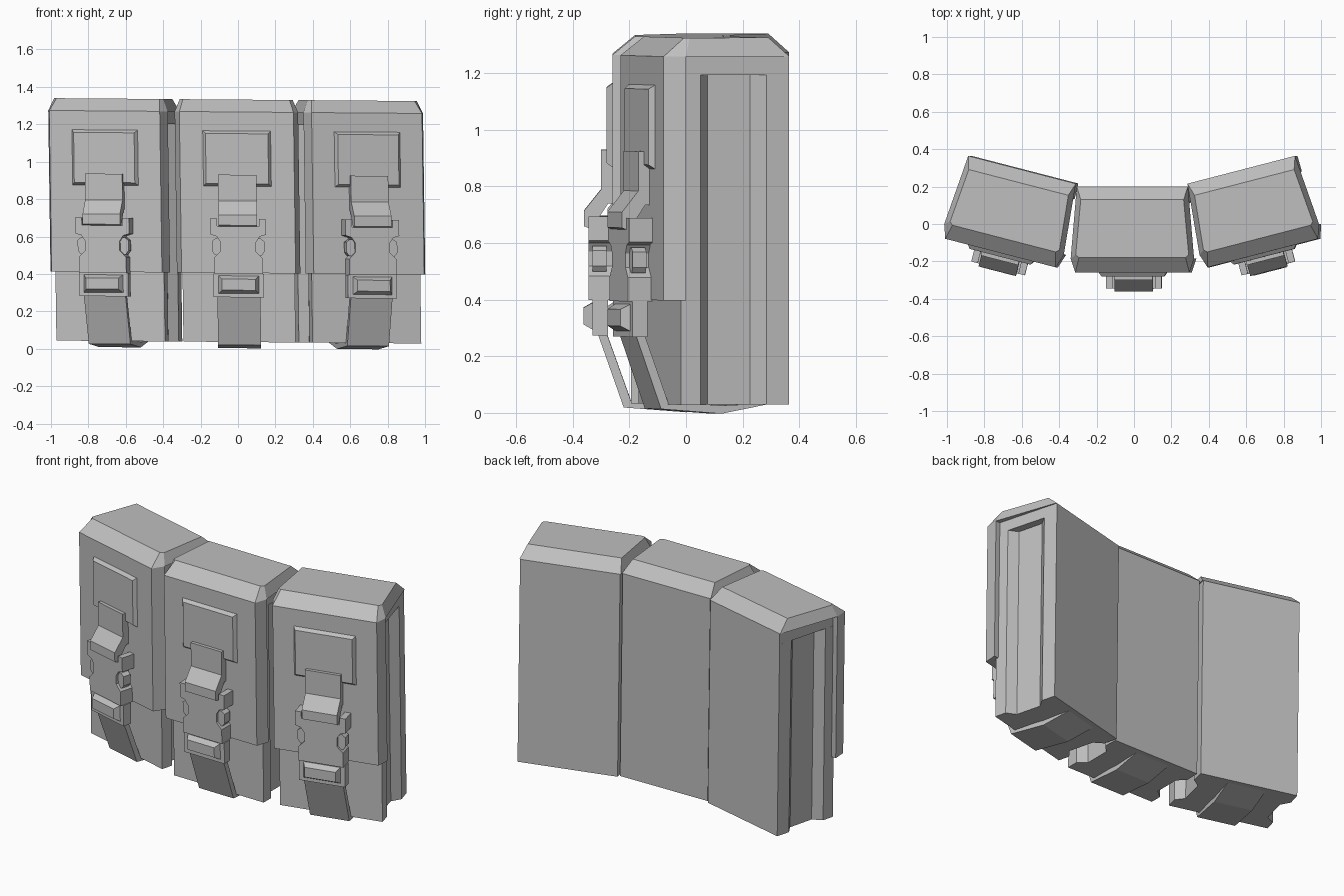
import bpy, bmesh, math
from mathutils import Matrix

cube = bpy.data.objects.get("Cube")
if cube:
    bpy.data.objects.remove(cube, do_unlink=True)

grey = bpy.data.materials.new("plain_grey")
grey.use_nodes = True
colour = (0.52, 0.52, 0.52, 1)
grey.diffuse_color = colour
grey.node_tree.nodes["Principled BSDF"].inputs["Base Color"].default_value = colour


def loft(name, ring_a, ring_b, place):
    """Solid between two matching rings of points."""
    bm = bmesh.new()
    a = [bm.verts.new(p) for p in ring_a]
    b = [bm.verts.new(p) for p in ring_b]
    n = len(a)
    bm.faces.new(a)
    bm.faces.new(b)
    for i in range(n):
        j = (i + 1) % n
        bm.faces.new((a[i], a[j], b[j], b[i]))
    bm.transform(place)
    bmesh.ops.recalc_face_normals(bm, faces=bm.faces)
    mesh = bpy.data.meshes.new(name)
    bm.to_mesh(mesh)
    bm.free()
    mesh.materials.append(grey)
    bpy.context.collection.objects.link(bpy.data.objects.new(name, mesh))


def mirror(half):
    """Closed outline from its +x half."""
    return half + [(-u, v) for u, v in reversed(half)]


def rect(x0, x1, z0, z1, inset=0):
    return [(x0 + inset, z0 + inset), (x1 - inset, z0 + inset),
            (x1 - inset, z1 - inset), (x0 + inset, z1 - inset)]


def flat(pts, z):
    return [(x, y, z) for x, y in pts]


def upright(pts, y):
    return [(x, y, z) for x, z in pts]


def sideways(pts, x):
    return [(x, y, z) for y, z in pts]


def pouch(side, place):
    def part(name, a, b):
        loft(side + "_" + name, a, b, place)

    # Body with a sloped channel down each side, and a solid band above it
    corners = [(0.30, -0.195), (0.293, 0.2)]
    channel = [(0.30, -0.125), (0.25, -0.085), (0.25, 0.07), (0.295, 0.117)]
    section = mirror([corners[0]] + channel + [corners[1]])
    part("body", flat(section, 0.036), flat(section, 1.2))
    part("body_top", flat(mirror(corners), 1.2), flat(mirror(corners), 1.266))

    # Lid and front flap with cut corners
    rim = mirror([(0.305, -0.26), (0.33, -0.185), (0.297, 0.2)])
    crown = mirror([(0.285, -0.18), (0.302, -0.165), (0.275, 0.13)])
    part("lid", flat(rim, 1.266), flat(crown, 1.332))
    flap = mirror([(0.305, -0.26), (0.33, -0.185), (0.30, -0.18)])
    part("flap", flat(flap, 0.405), flat(flap, 1.266))

    # Bevelled patch and the webbing that leaves it
    patch = (-0.185, 0.185, 0.865, 1.168)
    part("patch", upright(rect(*patch), -0.255), upright(rect(*patch, 0.018), -0.28))
    tab = [(-0.255, 0.93), (-0.30, 0.93), (-0.30, 0.79), (-0.36, 0.715),
           (-0.36, 0.66), (-0.335, 0.65), (-0.275, 0.74), (-0.255, 0.74)]
    part("upper_strap", sideways(tab, -0.103), sideways(tab, 0.103))

    # Buckle plate with a waist, release prongs and adjuster bar
    plate = mirror([(0.112, 0.655), (0.112, 0.695), (0.148, 0.695), (0.148, 0.61),
                    (0.115, 0.6), (0.095, 0.57), (0.095, 0.52), (0.13, 0.485),
                    (0.13, 0.40)])
    part("buckle", upright(plate, -0.255), upright(plate, -0.345))
    for s, label in ((1, "left"), (-1, "right")):
        prong = [(s * 0.09, 0.5), (s * 0.125, 0.5), (s * 0.14, 0.52),
                 (s * 0.14, 0.575), (s * 0.12, 0.59), (s * 0.09, 0.59)]
        part(label + "_prong", upright(prong, -0.28), upright(prong, -0.33))
    block = rect(-0.135, 0.135, 0.275, 0.40)
    part("adjuster", upright(block, -0.275), upright(block, -0.33))
    bar = (-0.108, 0.108, 0.295, 0.39)
    part("adjuster_bar", upright(rect(*bar), -0.33), upright(rect(*bar, 0.018), -0.362))

    # Lower strap slanting back and passing beneath the body
    strap = [(-0.315, 0.29), (-0.22, 0.02), (0.0, 0.003), (0.19, 0.04),
             (0.0, 0.032), (-0.195, 0.045), (-0.283, 0.29)]
    part("lower_strap", sideways(strap, -0.115), sideways(strap, 0.115))


# Three pouches fanned in an arc, with a slight lean
lean = Matrix(((1, 0, -0.014, 0.009), (0, 1, 0, 0), (-0.008, 0, 1, 0), (0, 0, 0, 1)))
for side, x, y, turn in (("right", -0.59, 0.09, -14.5), ("middle", 0, 0, 0),
                         ("left", 0.582, 0.09, 14.5)):
    hinge = Matrix.Translation((0, 0.2, 0))
    spin = hinge @ Matrix.Rotation(math.radians(turn), 4, "Z") @ hinge.inverted()
    pouch(side, lean @ Matrix.Translation((x, y, 0)) @ spin)
